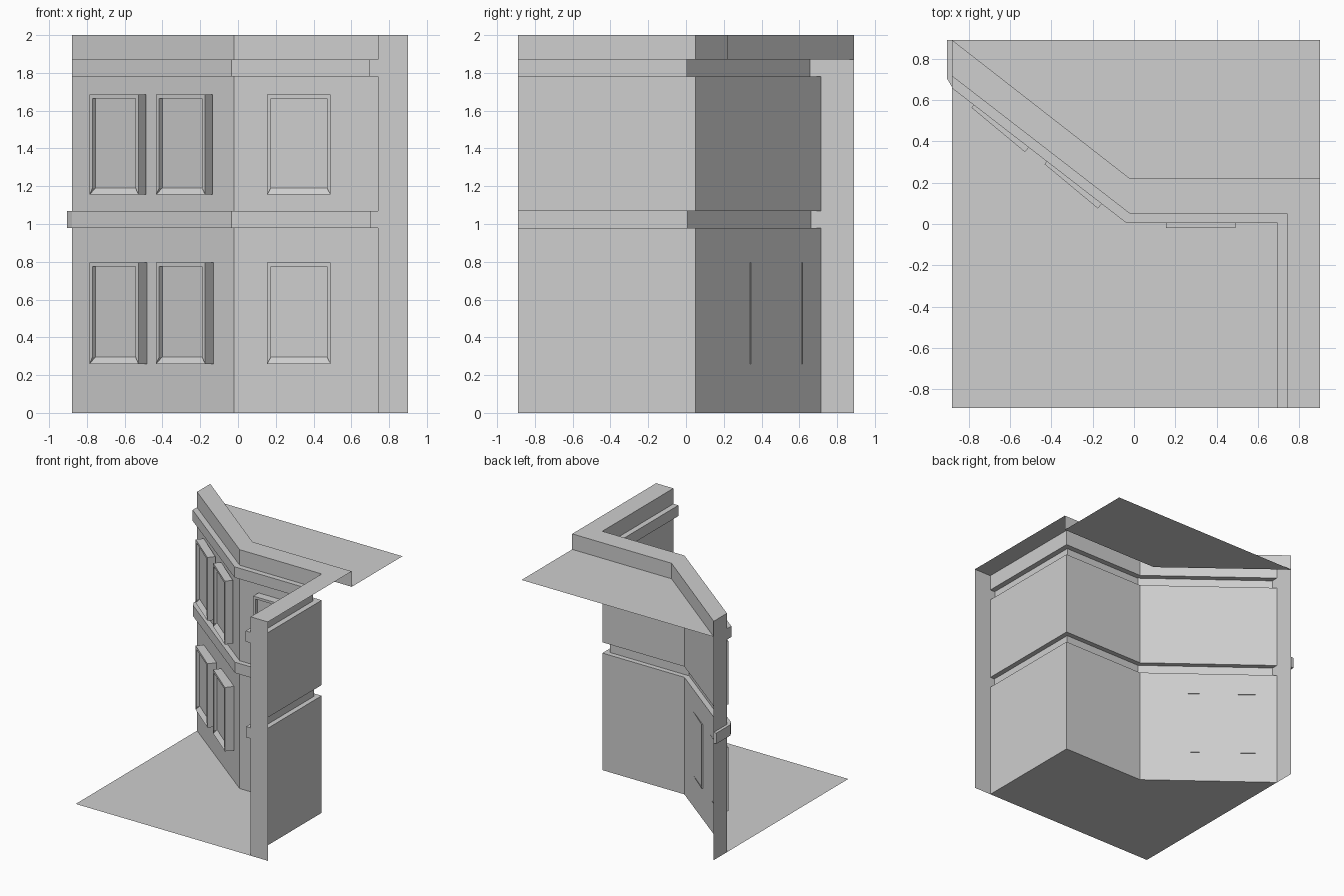
import bpy, bmesh
from math import atan2, cos, sin, hypot, radians
from mathutils import Vector

cube = bpy.data.objects.get("Cube")
if cube:
    bpy.data.objects.remove(cube, do_unlink=True)

grey = bpy.data.materials.new("light_grey_plaster")
grey.use_nodes = True
grey.diffuse_color = (0.62, 0.62, 0.62, 1)
grey.node_tree.nodes["Principled BSDF"].inputs["Base Color"].default_value = (0.62, 0.62, 0.62, 1)


def make(name, polygons):
    """Build an object from polygons given as lists of points."""
    bm = bmesh.new()
    for poly in polygons:
        bm.faces.new([bm.verts.new(p) for p in poly])
    bmesh.ops.remove_doubles(bm, verts=bm.verts, dist=0.0002)
    mesh = bpy.data.meshes.new(name)
    bm.to_mesh(mesh)
    bm.free()
    mesh.materials.append(grey)
    obj = bpy.data.objects.new(name, mesh)
    bpy.context.collection.objects.link(obj)
    return obj


# Plan of the wall line: slanted wall, straight wall, side wall
LEFT, FRONT, BACK, OUTER = -0.88, -0.89, 0.89, 0.9
BEND = Vector((-0.02, 0.05))
SIDE = 0.74
slope = (0.715 - BEND.y) / (BEND.x - LEFT)
length = hypot(1, slope)
ROOF, TOP = 1.87, 2.0


def row(d, z):
    """Wall line pushed out by d at height z, with mitred corners."""
    bend_x = BEND.x - d * (length - 1) / slope
    return [Vector((LEFT, 0.715 - d * length, z)),
            Vector((bend_x, BEND.y - d, z)),
            Vector((SIDE - d, BEND.y - d, z)),
            Vector((SIDE - d, FRONT, z))]


def back_row(z):
    return [Vector((LEFT, BACK, z)), Vector((BEND.x, 0.22, z)),
            Vector((OUTER, 0.22, z)), Vector((OUTER, FRONT, z))]


def sheet(rows):
    return [[a[i], a[i + 1], b[i + 1], b[i]]
            for a, b in zip(rows, rows[1:]) for i in range(len(a) - 1)]


lower = [row(0, 0), row(0, 0.98)]
mid = [row(0, 0.98), row(0.042, 0.98), row(0.042, 1.07), row(0, 1.07)]
upper = [row(0, 1.07), row(0, 1.78)]
cornice = [row(0, 1.78), row(0.046, 1.78), row(0.046, ROOF), row(0, ROOF)]
parapet = [row(0, ROOF), row(0, TOP), back_row(TOP)]

make("lower_wall", sheet(lower))
make("middle_ledge", sheet(mid))
make("upper_wall", sheet(upper))
make("upper_ledge", sheet(cornice))
rear = [back_row(TOP)[:3], back_row(ROOF)[:3]]
make("parapet", sheet(parapet) + sheet(rear))

# End caps following the wall profile
profile = lower + mid[1:] + upper[1:] + cornice[1:] + parapet[1:2]
make("slanted_wall_end", [[r[0] for r in profile]
                          + [(LEFT, BACK, TOP), (LEFT, BACK, 0)]])
make("side_wall_end", [([r[3] for r in profile]
                        + [(OUTER, FRONT, TOP), (OUTER, FRONT, 0)])[::-1]])

# Middle ledge return around the slanted wall's end
plan = [(LEFT, BACK), (-0.905, BACK), (-0.905, 0.705), (LEFT, mid[1][0].y)]
low = [Vector((x, y, 0.98)) for x, y in plan]
high = [Vector((x, y, 1.07)) for x, y in plan]
make("ledge_return", sheet([low, high]) + [low[::-1], high])

# Ground in front, roof deck behind
make("ground_floor", [[(LEFT, FRONT, 0)] + row(0, 0)[::-1]])
make("roof_deck", [back_row(ROOF)[:3] + [(OUTER, BACK, ROOF)]])


def window(name, centre, angle, z0, z1, back, front):
    """Raised frame with a recessed pane and a sloping sill."""
    u = Vector((cos(angle), sin(angle), 0))
    n = Vector((sin(angle), -cos(angle), 0))
    base = Vector((centre[0], centre[1], 0))

    def ring(half, bottom, top, depth):
        return [base + u * a + n * depth + Vector((0, 0, z))
                for a, z in ((-half, bottom), (half, bottom), (half, top), (-half, top))]

    w, trim = 0.168, 0.02
    rear = ring(w, z0, z1, back)
    outer = ring(w, z0, z1, front)
    inner = ring(w - trim, z0 + 0.036, z1 - trim, front)
    pane = ring(w - trim, z0 + 0.036, z1 - trim, front - 0.026)
    faces = [pane, [outer[0], outer[1], pane[1], pane[0]],
             [outer[0], pane[0], inner[0]], [outer[1], inner[1], pane[1]]]
    for i in range(4):
        j = (i + 1) % 4
        faces.append([rear[i], rear[j], outer[j], outer[i]])
        if i:
            faces.append([outer[i], outer[j], inner[j], inner[i]])
            faces.append([inner[i], inner[j], pane[j], pane[i]])
    make(name, faces)


# Windows on both storeys
slant = atan2(-slope, 1)
along = Vector((-1, slope)) / length
for storey, z0, z1, back in (("lower", 0.26, 0.795, -0.003), ("upper", 1.155, 1.685, 0.006)):
    window(storey + "_straight_window", (0.3225, BEND.y), 0, z0, z1, 0, 0.07)
    for side, s in (("outer", 0.749), ("inner", 0.303)):
        window(f"{storey}_{side}_slanted_window", BEND + along * s,
               slant - radians(2), z0, z1, back, 0.069)
